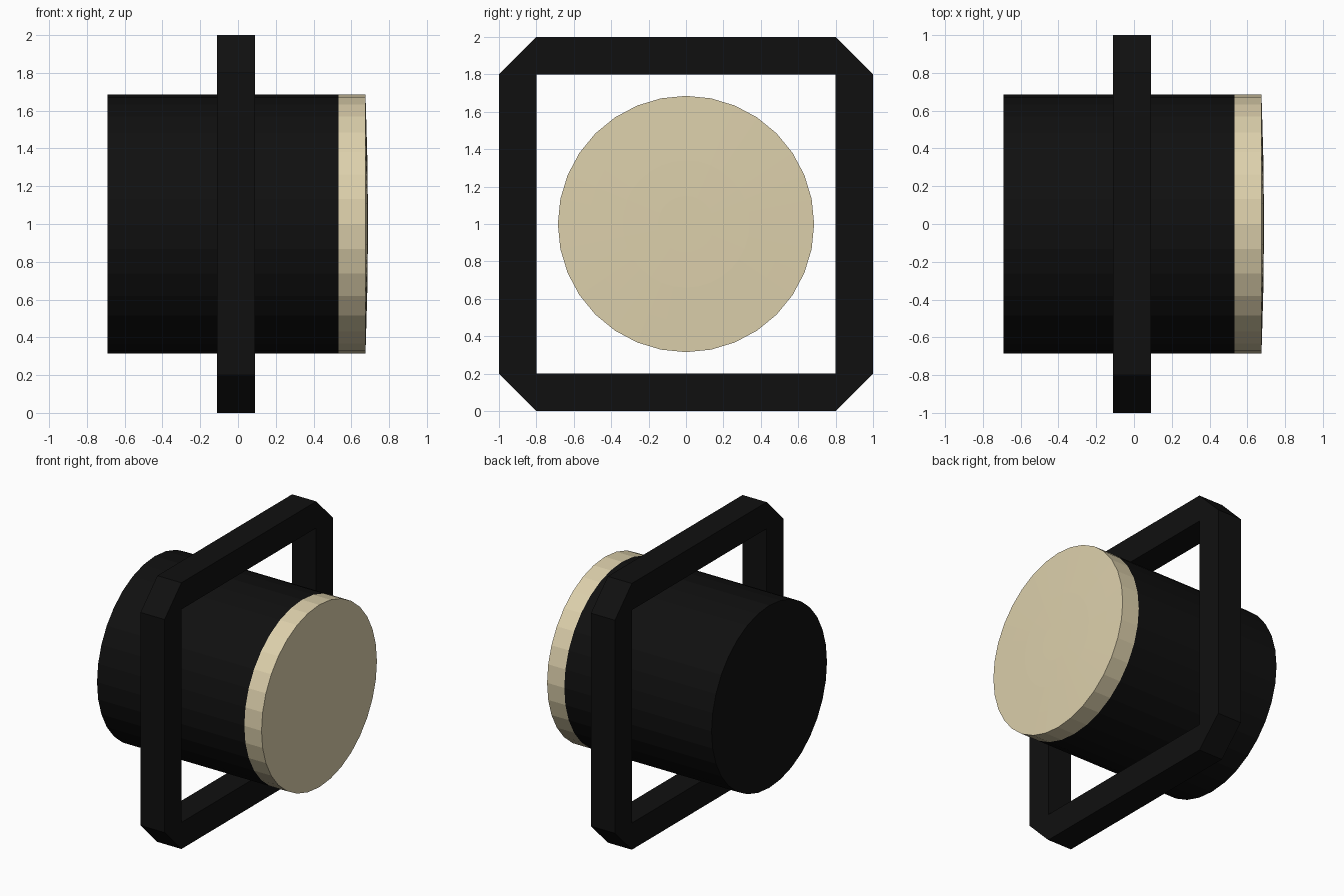
import bpy, bmesh
from math import sin, cos, pi

if "Cube" in bpy.data.objects:
    bpy.data.objects.remove(bpy.data.objects["Cube"])


def material(name, rgb):
    m = bpy.data.materials.new(name)
    m.diffuse_color = (*rgb, 1)
    m.use_nodes = True
    m.node_tree.nodes["Principled BSDF"].inputs["Base Color"].default_value = m.diffuse_color
    return m


black = material("black", (0.005, 0.005, 0.005))
cream = material("cream", (0.72, 0.63, 0.41))


def finish(bm, name, mat):
    bmesh.ops.recalc_face_normals(bm, faces=bm.faces)
    mesh = bpy.data.meshes.new(name)
    bm.to_mesh(mesh)
    bm.free()
    obj = bpy.data.objects.new(name, mesh)
    bpy.context.collection.objects.link(obj)
    mesh.materials.append(mat)
    return obj


def turned(name, profile, mat, sides=32):
    """Turn (x, radius) rings around the x axis at z = 1, closing both ends."""
    bm = bmesh.new()
    rings = [[bm.verts.new((x, r * sin(2 * pi * i / sides), 1 + r * cos(2 * pi * i / sides)))
              for i in range(sides)] for x, r in profile]
    for a, b in zip(rings, rings[1:]):
        for i in range(sides):
            j = (i + 1) % sides
            bm.faces.new((a[i], a[j], b[j], b[i]))
    bm.faces.new(rings[0])
    bm.faces.new(rings[-1])
    return finish(bm, name, mat)


# Lamp drum and its slightly domed lens
turned("lamp_housing", [(-0.692, 0.685), (0.532, 0.685)], black)
turned("lens", [(0.532, 0.685), (0.675, 0.685), (0.680, 0.52),
                (0.685, 0.34), (0.687, 0.15)], cream)

# Square frame with chamfered outer corners and a square opening
outer = [(-0.8, 0), (0.8, 0), (1, 0.2), (1, 1.8), (0.8, 2), (-0.8, 2), (-1, 1.8), (-1, 0.2)]
inner = [(y, z) for z, ys in ((0.2, (-0.8, 0.8)), (1.8, (0.8, -0.8))) for y in ys]
bm = bmesh.new()
layers = [([bm.verts.new((x, y, z)) for y, z in outer],
           [bm.verts.new((x, y, z)) for y, z in inner]) for x in (-0.11, 0.09)]
for o, n in layers:
    for k in range(4):
        a, b = 2 * k, 2 * k + 1
        bm.faces.new((o[a], o[b], n[(k + 1) % 4], n[k]))          # straight bar
        bm.faces.new((o[b], o[(b + 1) % 8], n[(k + 1) % 4]))      # corner
for back, front in zip(*layers):
    for i in range(len(back)):
        j = (i + 1) % len(back)
        bm.faces.new((back[i], back[j], front[j], front[i]))
finish(bm, "frame", black)
